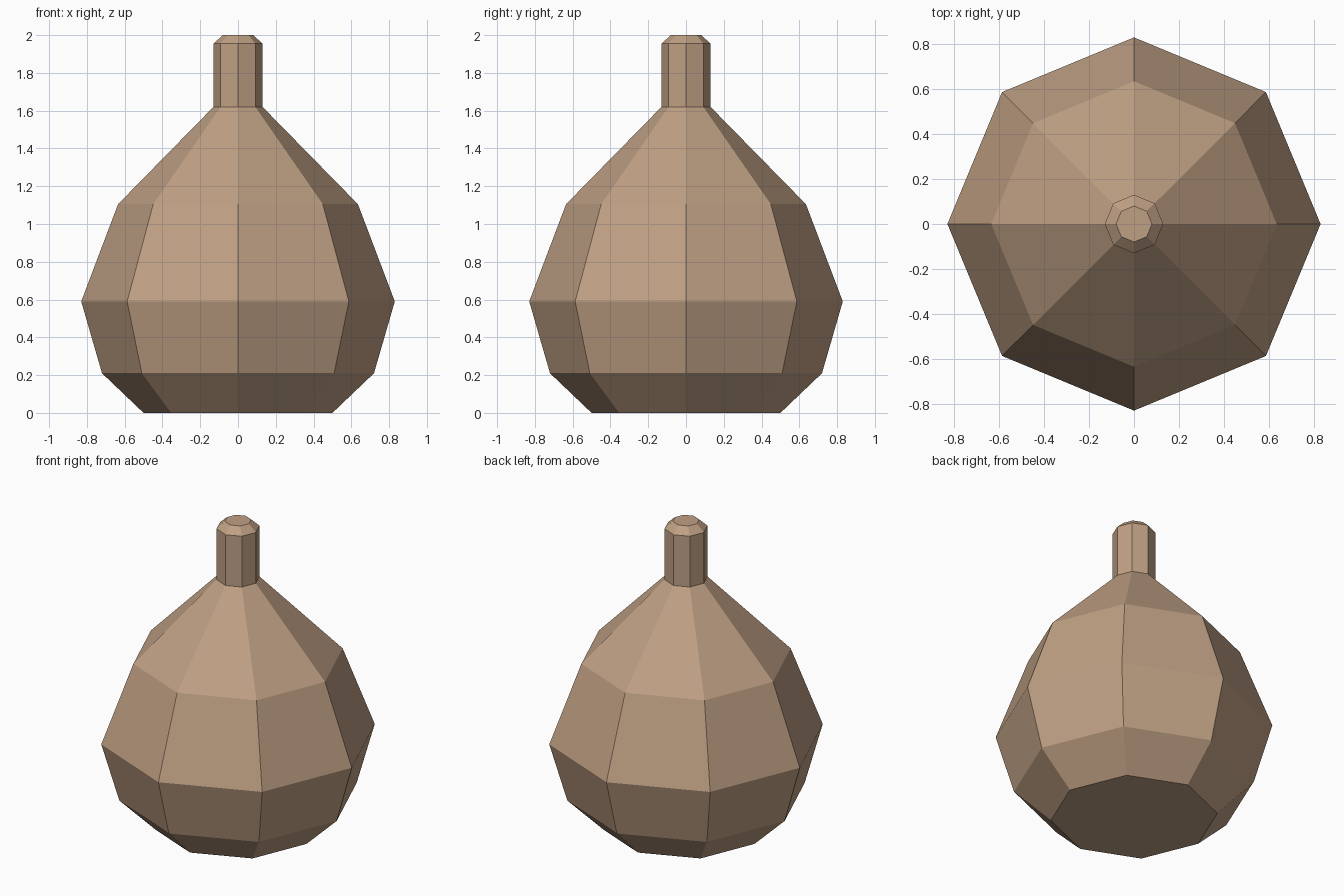
import bpy
import bmesh
from math import cos, sin, tau

SIDES = 8

cube = bpy.data.objects.get("Cube")
if cube:
    bpy.data.objects.remove(cube, do_unlink=True)

# Single warm tan colour
tan = bpy.data.materials.new("warm_tan")
tan.use_nodes = True
colour = (0.52, 0.35, 0.23, 1)
tan.diffuse_color = colour
tan.node_tree.nodes["Principled BSDF"].inputs["Base Color"].default_value = colour


def lathe(name, profile, cap_bottom=False, cap_top=False):
    """Turn a (radius, height) profile into a faceted eight-sided solid."""
    bm = bmesh.new()
    rings = [[bm.verts.new((r * cos(tau * i / SIDES), r * sin(tau * i / SIDES), z))
              for i in range(SIDES)] for r, z in profile]
    for low, high in zip(rings, rings[1:]):
        for i in range(SIDES):
            j = (i + 1) % SIDES
            bm.faces.new((low[i], low[j], high[j], high[i]))
    if cap_bottom:
        bm.faces.new(rings[0][::-1])
    if cap_top:
        bm.faces.new(rings[-1])
    mesh = bpy.data.meshes.new(name)
    bm.to_mesh(mesh)
    bm.free()
    mesh.materials.append(tan)
    obj = bpy.data.objects.new(name, mesh)
    bpy.context.collection.objects.link(obj)
    return obj


# Bulbous body tapering to the neck
lathe("body", [(0.5, 0), (0.72, 0.21), (0.83, 0.59), (0.635, 1.105), (0.13, 1.62)],
      cap_bottom=True)

# Straight stem with a bevelled tip
lathe("stem", [(0.13, 1.62), (0.13, 1.955), (0.08, 2)], cap_top=True)
